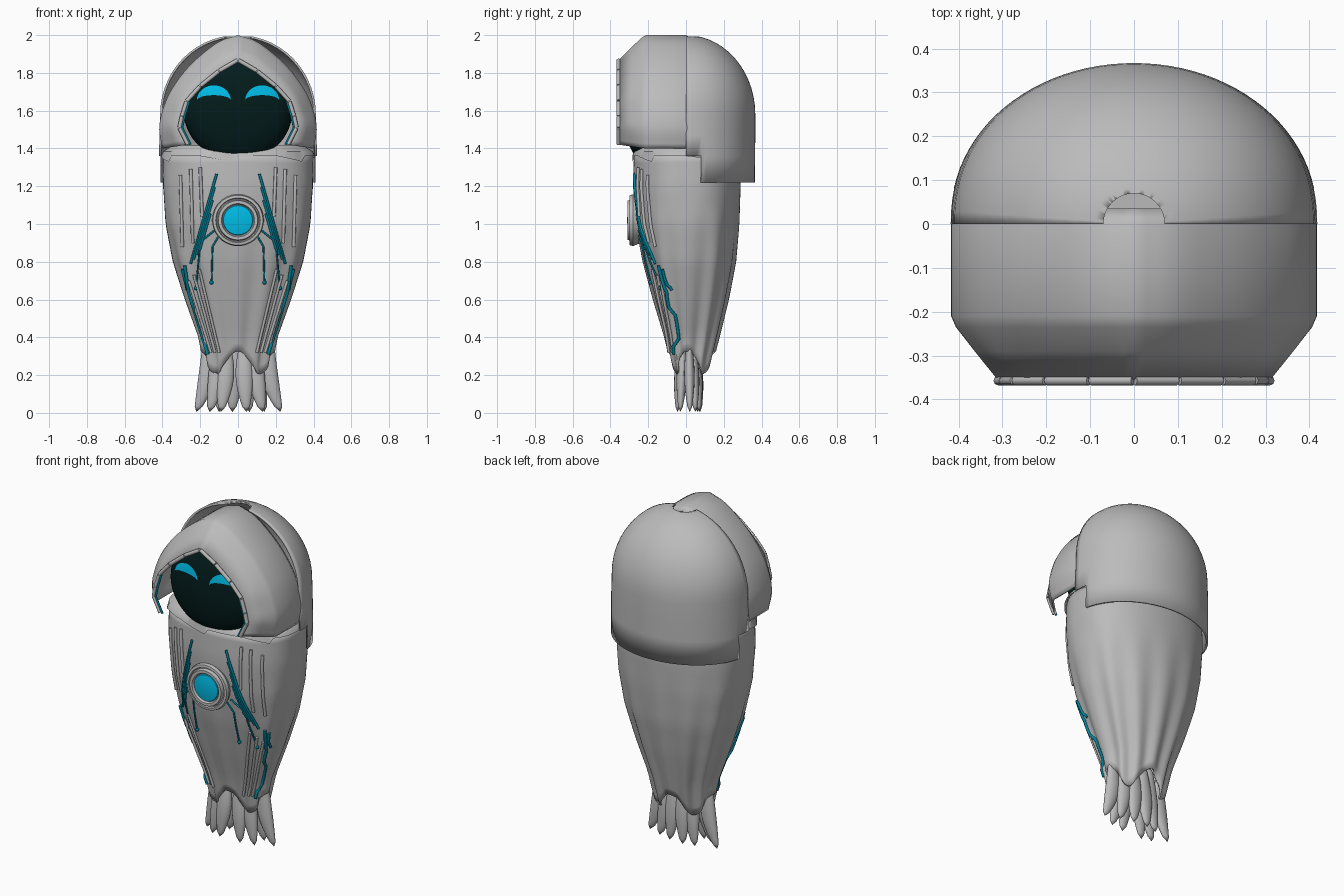
import bpy
import bmesh
from math import sin, cos, pi, radians, copysign
from mathutils import Vector

cube = bpy.data.objects.get("Cube")
if cube:
    bpy.data.objects.remove(cube)


def material(name, rgb):
    m = bpy.data.materials.new(name)
    m.use_nodes = True
    m.diffuse_color = (*rgb, 1)
    m.node_tree.nodes["Principled BSDF"].inputs["Base Color"].default_value = (*rgb, 1)
    return m


GREY = material("grey cloth", (0.5, 0.5, 0.5))
DARK = material("dark face", (0.001, 0.011, 0.011))
CYAN = material("bright cyan", (0.0, 0.52, 0.82))
TEAL = material("teal line", (0.0, 0.23, 0.33))


def add(name, bm, mat, angle=35):
    me = bpy.data.meshes.new(name)
    bm.to_mesh(me)
    bm.free()
    ob = bpy.data.objects.new(name, me)
    bpy.context.collection.objects.link(ob)
    me.materials.append(mat)
    bpy.ops.object.select_all(action='DESELECT')
    ob.select_set(True)
    bpy.context.view_layer.objects.active = ob
    bpy.ops.object.shade_smooth_by_angle(angle=radians(angle))
    return ob


def loft(name, rows, mat, closed=False, thick=0, angle=35, skip=None):
    """Skin a list of equal-length point rows, leaving out quads where skip(centre)."""
    bm = bmesh.new()
    vs = [[bm.verts.new(p) for p in row] for row in rows]
    n = len(rows[0])
    for lo, hi in zip(vs, vs[1:]):
        for c in range(n if closed else n - 1):
            d = (c + 1) % n
            quad = (lo[c], lo[d], hi[d], hi[c])
            if not (skip and skip(sum((v.co for v in quad), Vector()) / 4)):
                bm.faces.new(quad)
    bmesh.ops.delete(bm, geom=[v for v in bm.verts if not v.link_faces], context='VERTS')
    bmesh.ops.remove_doubles(bm, verts=bm.verts, dist=1e-4)
    ob = add(name, bm, mat, angle)
    if thick:
        mod = ob.modifiers.new("thickness", 'SOLIDIFY')
        mod.thickness, mod.offset = thick, -1
    return ob


def tube(name, pts, radius, mat):
    cu = bpy.data.curves.new(name, 'CURVE')
    cu.dimensions, cu.bevel_depth, cu.bevel_resolution = '3D', radius, 2
    cu.use_fill_caps = True
    sp = cu.splines.new('POLY')
    sp.points.add(len(pts) - 1)
    for i, p in enumerate(pts):
        sp.points[i].co = (*p, 1)
    sp.use_smooth = True
    ob = bpy.data.objects.new(name, cu)
    bpy.context.collection.objects.link(ob)
    cu.materials.append(mat)


def table(z, rows, k):
    """Interpolate column k of a table sorted by rising z."""
    if z <= rows[0][0]:
        return rows[0][k]
    for p, q in zip(rows, rows[1:]):
        if z <= q[0]:
            return p[k] + (q[k] - p[k]) * (z - p[0]) / (q[0] - p[0])
    return rows[-1][k]


def smooth_path(pts, steps=5):
    """Catmull-Rom through the points."""
    v = [Vector(p) for p in pts]
    v = [2 * v[0] - v[1]] + v + [2 * v[-1] - v[-2]]
    out = []
    for a, b, c, d in zip(v, v[1:], v[2:], v[3:]):
        for i in range(steps):
            t = i / steps
            out.append(0.5 * (2 * b + (c - a) * t + (2 * a - 5 * b + 4 * c - d) * t * t
                              + (3 * b - a - 3 * c + d) * t ** 3))
    return out + [v[-2]]


# Robe: height, half width, front depth, back depth
ROBE = [(0.2, 0.165, 0.065, 0.12), (0.4, 0.2, 0.11, 0.17), (0.6, 0.272, 0.17, 0.22),
        (0.8, 0.338, 0.225, 0.26), (1.0, 0.38, 0.265, 0.28), (1.2, 0.397, 0.28, 0.29),
        (1.4, 0.395, 0.275, 0.28)]


def robe_point(phi, z, grow=0):
    """Point on the robe, phi measured from the front."""
    fold = 0.05 * max(0, min(1, (1.15 - z) / 0.8))
    r = 1 + fold * cos(12 * phi) + grow
    c = cos(phi)
    y = -copysign(abs(c) ** 0.76, c) * table(z, ROBE, 2 if c > 0 else 3)
    return Vector((table(z, ROBE, 1) * sin(phi) * r, y * r, z))


def on_robe(x, z, lift=0.005):
    lo, hi = 0, pi / 2
    for _ in range(20):
        mid = (lo + hi) / 2
        if robe_point(mid, z).x < abs(x):
            lo = mid
        else:
            hi = mid
    return Vector((x, robe_point(lo, z).y - lift, z))


SEG = 96
robe_rows = []
for r in range(25):
    row = []
    for i in range(SEG):
        phi = 2 * pi * i / SEG
        hem = 0.265 + 0.06 * cos(4 * phi)
        row.append(robe_point(phi, hem + (1.37 - hem) * r / 24))
    robe_rows.append(row)
loft("robe", robe_rows, GREY, closed=True, thick=0.01)

# Jagged collar closing the top of the robe
collar = []
for z, grow in ((1.36, 0.03), (1.385, 0.0), (1.415, -0.12), (1.405, -0.3), (1.40, -1)):
    row = []
    for i in range(SEG):
        jag = 0.035 * max(0, (i % 16) / 8 - 1) if z == 1.36 else 0
        p = robe_point(2 * pi * i / SEG, 1.36, grow)
        row.append((p.x, p.y, z - jag))
    collar.append(row)
loft("collar", collar, GREY, closed=True)

# Rear hood shell, with its lower front corners cut away
shell = [(1.22, 0.419, 0.364), (1.36, 0.418, 0.366), (1.47, 0.416, 0.367)]
for k in range(15):
    u = pi / 2 * k / 14
    shell.append((1.58 + 0.42 * sin(u), 0.412 * cos(u), 0.367 * cos(u)))
rows = [[(a * cos(pi * i / 48), b * sin(pi * i / 48) ** 0.92, z) for i in range(49)]
        for z, a, b in shell]
back = loft("hood_back", rows, GREY, thick=0.012,
            skip=lambda c: c.z < 1.36 and c.y < 0.09)

# Half-round notch in the crown
bm = bmesh.new()
bmesh.ops.create_cone(bm, cap_ends=True, segments=32, radius1=0.07, radius2=0.07, depth=0.3)
bmesh.ops.translate(bm, verts=bm.verts, vec=(0, 0, 2))
cutter = add("crown_cutter", bm, GREY)
cutter.hide_render = True
cutter.hide_set(True)
cutter.display_type = 'WIRE'
cut = back.modifiers.new("notch", 'BOOLEAN')
cut.operation, cut.object, cut.solver = 'DIFFERENCE', cutter, 'EXACT'

# Front cowl: tucked into the shell, straight tunnel, then a pointed opening
OUTER = [(0.40, 1.40), (0.417, 1.5), (0.4, 1.6), (0.353, 1.71), (0.255, 1.84),
         (0.11, 1.96), (0, 2.0)]
INNER = [(0.265, 1.42), (0.31, 1.51), (0.297, 1.57), (0.272, 1.65), (0.2, 1.73),
         (0.1, 1.81), (0, 1.868)]


def arch(half):
    h = [(p[0], p[1]) for p in smooth_path([(x, z, 0) for x, z in half], 4)]
    return h + [(-x, z) for x, z in reversed(h[:-1])]


outer, inner = arch(OUTER), arch(INNER)
cowl = [[(x * 0.96, 0.035, 1.4 + (z - 1.4) * 0.97) for x, z in outer]]
for y, f in ((0.0, 0), (-0.11, 0), (-0.21, 0), (-0.235, 0.1), (-0.29, 0.5), (-0.355, 1)):
    cowl.append([(p[0] + (q[0] - p[0]) * f, y, p[1] + (q[1] - p[1]) * f)
                 for p, q in zip(outer, inner)])
loft("hood_front", cowl, GREY, thick=0.012, angle=70)

# Segmented rim and glowing inner trim
full = INNER + [(-x, z) for x, z in reversed(INNER[:-1])]
for p, q in zip(full, full[1:]):
    a, b = Vector((p[0], -0.357, p[1])), Vector((q[0], -0.357, q[1]))
    tube("rim_segment", [a.lerp(b, 0.02), a.lerp(b, 0.98)], 0.011, GREY)
for s in (1, -1):
    tube("rim_trim", [(s * (x - 0.014), -0.357, z) for x, z in INNER[:4]], 0.006, TEAL)

# Dark face: a sphere flattened towards the opening
FC, FR = Vector((0, -0.15, 1.6)), Vector((0.288, 0.175, 0.268))
bm = bmesh.new()
bmesh.ops.create_uvsphere(bm, u_segments=64, v_segments=48, radius=1)
for v in bm.verts:
    y = copysign(abs(v.co.y) ** 0.5, v.co.y)
    v.co = FC + Vector((v.co.x * FR.x, y * FR.y, v.co.z * FR.z))
add("face", bm, DARK, 60)


def on_face(x, z):
    d = 1 - (x / FR.x) ** 2 - ((z - FC.z) / FR.z) ** 2
    return (x, FC.y - FR.y * max(d, 0) ** 0.25 - 0.006, z)


# Crescent eyes
for s, side in ((1, "left"), (-1, "right")):
    rows = []
    for k in range(5):
        high = 0.028 + 0.052 * k / 4
        rows.append([on_face(s * 0.128 - 0.09 * cos(pi * i / 24),
                             1.654 + high * sin(pi * i / 24)) for i in range(25)])
    loft(side + "_eye", rows, CYAN)


# Chest disc: stepped rings around a glowing lens
def turned(name, profile, mat):
    loft(name, [[(r * cos(2 * pi * i / 48), y, 1.02 + r * sin(2 * pi * i / 48))
                 for i in range(48)] for r, y in profile], mat, closed=True)


turned("chest_disc", [(0.125, -0.25), (0.137, -0.28), (0.132, -0.298), (0.118, -0.3),
                      (0.114, -0.29), (0.109, -0.29), (0.104, -0.31), (0.088, -0.31),
                      (0.082, -0.298), (0, -0.298)], GREY)
turned("chest_lens", [(0.081, -0.295), (0.077, -0.304), (0.05, -0.309), (0, -0.312)], CYAN)


# Cords and straps laid over the robe
def cord(name, path, radius, mat):
    pts = [on_robe(*path[0])]
    for (x0, z0), (x1, z1) in zip(path, path[1:]):
        pts += [on_robe(x0 + (x1 - x0) * k / 8, z0 + (z1 - z0) * k / 8) for k in range(1, 9)]
    tube(name, pts, radius, mat)


for s in (1, -1):
    for k in range(4):
        top, low = 1.265 - 0.07 * k, 0.79 + 0.025 * k
        cord("shoulder_line", [(s * (0.113 + 0.29 * (1.265 - z) - 0.009 * k), z)
                               for z in (top, low)], 0.007, TEAL)
    for path in ([(.1, .94), (.135, .88), (.14, .69)], [(.125, .965), (.2, .905), (.222, .66)]):
        path = [(s * x, z) for x, z in path]
        cord("chest_wire", path, 0.005, TEAL)
        bm = bmesh.new()
        bmesh.ops.create_uvsphere(bm, u_segments=12, v_segments=8, radius=0.011)
        bmesh.ops.translate(bm, verts=bm.verts, vec=on_robe(*path[-1]))
        add("wire_bead", bm, TEAL)
    cord("hip_line", [(s * .282, .78), (s * .262, .64), (s * .16, .31)], 0.009, TEAL)
    cord("hip_branch", [(s * .295, .76), (s * .268, .65)], 0.008, TEAL)
    for x, top, low in ((.2, 1.3, 1.04), (.25, 1.29, .9), (.305, 1.26, .88)):
        cord("upper_strap", [(s * x, top), (s * (x - .01), low)], 0.009, GREY)
    for k in range(3):
        cord("lower_strap", [(s * (.205 + .028 * k), .76 - .03 * k),
                             (s * (.1 + .022 * k), .32)], 0.008, GREY)

# Flattened legs that pinch, swell and curl outward below the hem: tip x, tip y
TIPS = [(-.22, .02), (-.15, -.03), (-.09, -.045), (-.1, .06), (-.03, .075), (.045, -.045),
        (.06, .07), (.13, -.03), (.14, .05), (.225, .02)]
for x, y in TIPS:
    rings = []
    for k in range(15):
        t = k / 14
        out = 0.78 - 0.1 * sin(pi * t) + 0.22 * t ** 2
        r = 0.0 if k in (0, 14) else 0.017 + 0.031 * sin(pi * t ** 1.1) - 0.004 * t
        cx, cy = x * out, 0.01 + (y - 0.01) * (0.6 + 0.4 * t)
        rings.append([(cx + r * cos(pi * i / 8), cy + 0.6 * r * sin(pi * i / 8),
                       0.41 - 0.405 * t) for i in range(16)])
    loft("leg", rings[::-1], GREY, closed=True, angle=60)
